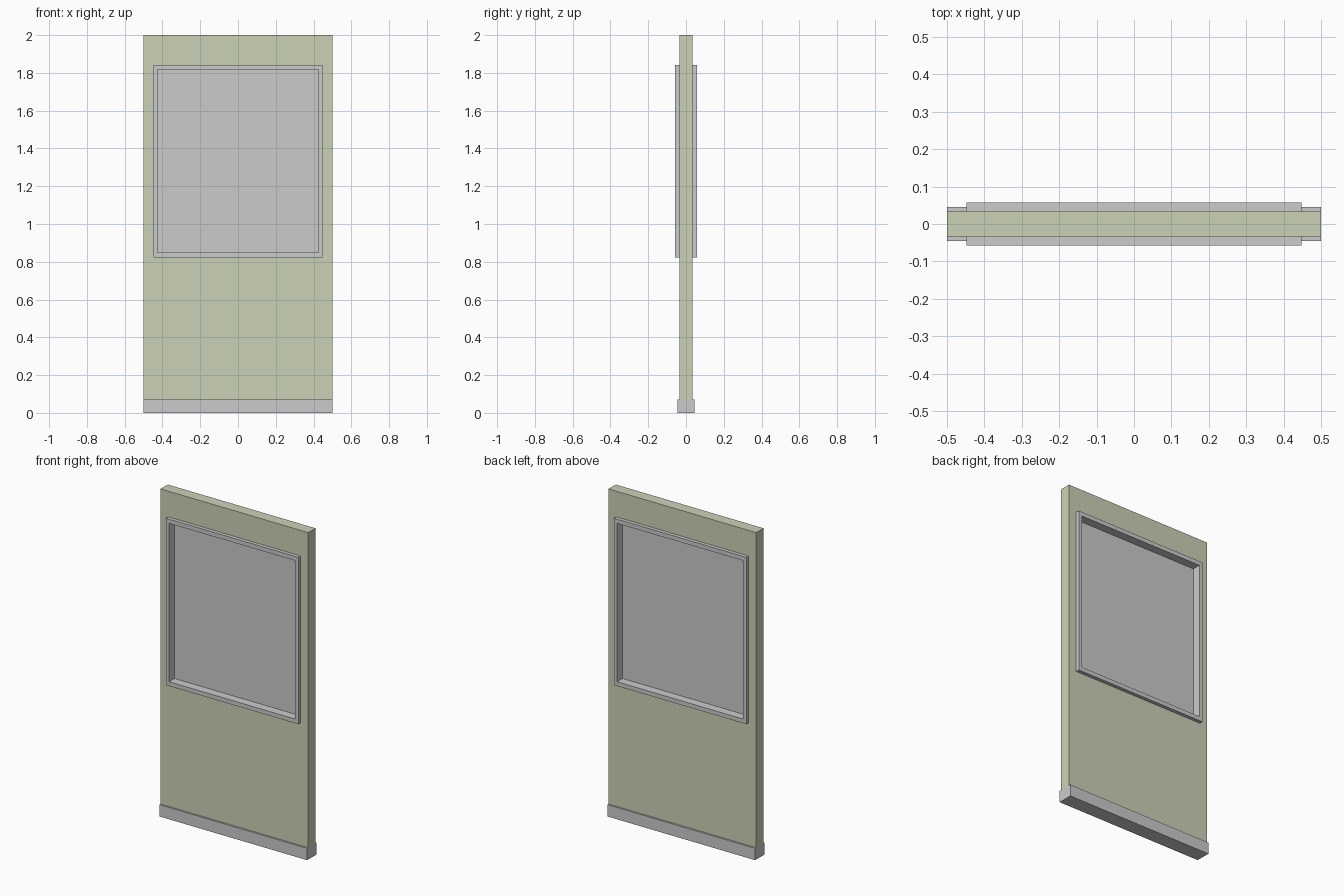
import bpy, bmesh

if "Cube" in bpy.data.objects:
    bpy.data.objects.remove(bpy.data.objects["Cube"])


def finish(bm, name, material=None):
    bmesh.ops.recalc_face_normals(bm, faces=bm.faces)
    mesh = bpy.data.meshes.new(name)
    bm.to_mesh(mesh)
    bm.free()
    obj = bpy.data.objects.new(name, mesh)
    bpy.context.collection.objects.link(obj)
    if material:
        mesh.materials.append(material)
    return obj


def rect(bm, half_w, z0, z1, y):
    corners = ((-half_w, z0), (half_w, z0), (half_w, z1), (-half_w, z1))
    return [bm.verts.new((x, y, z)) for x, z in corners]


def slab(name, outer, depth, hole=None, material=None):
    """Upright slab from (half_width, z0, z1), with an optional rectangular hole."""
    bm = bmesh.new()
    front, back = (rect(bm, *outer, y) for y in (-depth, depth))
    loops = [front, back]
    if hole:
        loops = [front, back, *(rect(bm, *hole, y) for y in (depth, -depth))]
    else:
        bm.faces.new(front)
        bm.faces.new(back)
    # bridge consecutive loops (closed ring when there is a hole)
    for k in range(len(loops) if hole else 1):
        a, b = loops[k], loops[(k + 1) % len(loops)]
        for i in range(4):
            j = (i + 1) % 4
            bm.faces.new((a[i], a[j], b[j], b[i]))
    return finish(bm, name, material)


green = bpy.data.materials.new("panel_green")
green.diffuse_color = (0.6, 0.64, 0.47, 1)
green.use_nodes = True
green.node_tree.nodes["Principled BSDF"].inputs["Base Color"].default_value = green.diffuse_color

frame_outer = (0.448, 0.822, 1.843)
frame_inner = (0.426, 0.848, 1.817)

# Wall panel with window opening
slab("wall_panel", (0.5, 0.072, 2.0), 0.035, frame_outer, green)
# Window frame running through the panel
slab("window_frame", frame_outer, 0.057, frame_inner)
# Thin pane in the middle of the frame
slab("window_pane", frame_inner, 0.005)
# Base rail under the panel
slab("base_rail", (0.5, 0.0, 0.072), 0.046)
